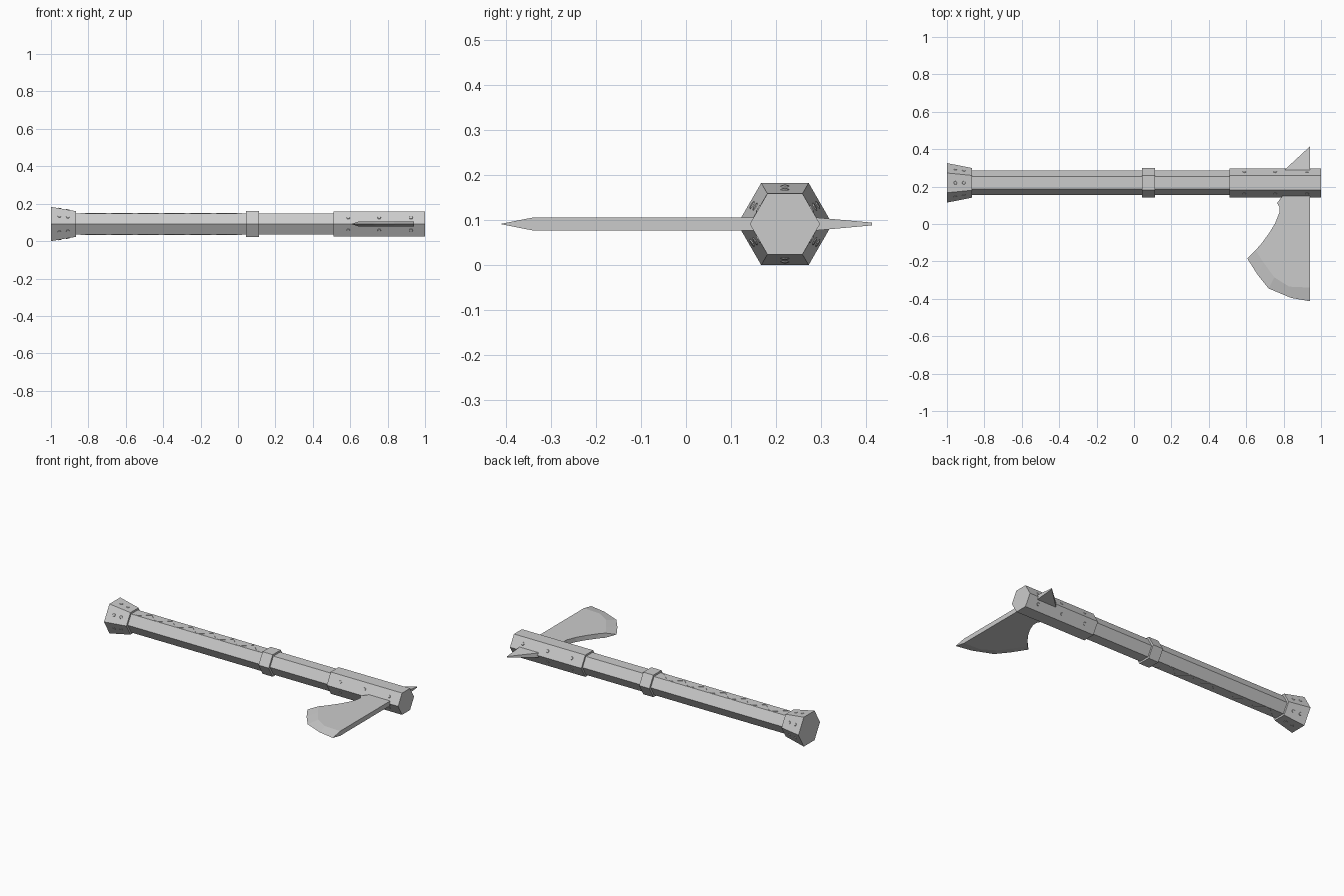
import bpy, bmesh
from math import radians, sin, cos
from mathutils import Matrix, Vector

if "Cube" in bpy.data.objects:
    bpy.data.objects.remove(bpy.data.objects["Cube"])

CY, CZ = 0.22, 0.0915   # shaft axis
A = cos(radians(30))    # hexagon apothem ratio


def make(name, verts, faces):
    me = bpy.data.meshes.new(name)
    me.from_pydata(verts, [], faces)
    bm = bmesh.new()
    bm.from_mesh(me)
    bmesh.ops.recalc_face_normals(bm, faces=bm.faces)
    bm.to_mesh(me)
    bm.free()
    ob = bpy.data.objects.new(name, me)
    bpy.context.collection.objects.link(ob)
    return ob


def hex_bar(name, x0, x1, r0, r1):
    verts = [(x, CY + r * cos(radians(60 * i)), CZ + r * sin(radians(60 * i)))
             for x, r in ((x0, r0), (x1, r1)) for i in range(6)]
    faces = [(i, (i + 1) % 6, 6 + (i + 1) % 6, 6 + i) for i in range(6)]
    return make(name, verts, faces + [tuple(range(6)), tuple(range(6, 12))])


def rivets(name, xs, radius_at, angles, slope=0.0):
    # low discs seated on the flat faces of a hexagonal bar
    bm = bmesh.new()
    for x in xs:
        for a in angles:
            t = radians(a)
            n = Vector((slope, cos(t), sin(t))).normalized()
            d = radius_at(x) * A
            pos = Vector((x, CY + d * cos(t), CZ + d * sin(t)))
            m = Matrix.Translation(pos) @ n.to_track_quat('Z', 'Y').to_matrix().to_4x4()
            bmesh.ops.create_cone(bm, cap_ends=True, segments=8, radius1=0.011,
                                  radius2=0.008, depth=0.005, matrix=m)
    me = bpy.data.meshes.new(name)
    bm.to_mesh(me)
    bm.free()
    bpy.context.collection.objects.link(bpy.data.objects.new(name, me))


# Shaft and its fittings
hex_bar("shaft", -0.9, 0.6, 0.066, 0.066)
hex_bar("pommel", -1.0, -0.865, 0.1055, 0.079)
hex_bar("collar", 0.042, 0.112, 0.079, 0.079)
hex_bar("head_socket", 0.51, 1.0, 0.078, 0.078)

# Rivets
rivets("head_rivets", (0.59, 0.755, 0.925), lambda x: 0.078, (30, 150, 210, 330))
rivets("pommel_rivets", (-0.955, -0.91),
       lambda x: 0.1055 - (x + 1) * 0.0265 / 0.135, range(30, 390, 60), slope=0.17)

# Zigzag grip straps on the top and bottom faces
verts, faces = [], []
for side in (1, -1):
    for i in range(6):
        x = -0.83 + i * 0.14
        for xa, xb in ((x, x + 0.07), (x + 0.14, x + 0.07)):
            b = len(verts)
            for h in (0.056, 0.0588):
                for px, py in ((xa - 0.012, -0.031), (xa + 0.012, -0.031),
                               (xb + 0.012, 0.031), (xb - 0.012, 0.031)):
                    verts.append((px, CY + py, CZ + side * h))
            faces += [tuple(b + k for k in f) for f in
                      ((0, 1, 2, 3), (4, 5, 6, 7), (0, 1, 5, 4),
                       (1, 2, 6, 5), (2, 3, 7, 6), (3, 0, 4, 7))]
make("grip_straps", verts, faces)

# Axe blade: flat body with a wedge along the curved cutting edge
inner = [(0.94, -0.34), (0.83, -0.335), (0.75, -0.285), (0.695, -0.21), (0.65, -0.14)]
outer = [(0.94, -0.413), (0.84, -0.395), (0.72, -0.345), (0.66, -0.27), (0.606, -0.185)]
back = [(0.68, -0.107), (0.725, -0.045), (0.755, 0.005), (0.777, 0.06), (0.778, 0.09),
        (0.765, 0.112), (0.79, 0.145), (0.79, 0.2), (0.94, 0.2)]
T = 0.0145
body = inner + back
n, k = len(body), len(inner)
verts = [(x, y, CZ + T) for x, y in body] + [(x, y, CZ - T) for x, y in body]
verts += [(x, y, CZ) for x, y in outer]
faces = [tuple(range(n)), tuple(range(n, 2 * n))]
faces += [(i, (i + 1) % n, n + (i + 1) % n, n + i) for i in range(k - 1, n)]
for i in range(k - 1):
    for o in (0, n):
        faces.append((o + i, o + i + 1, 2 * n + i + 1, 2 * n + i))
faces += [(0, n, 2 * n), (k - 1, n + k - 1, 2 * n + k - 1)]
make("axe_blade", verts, faces)

# Back spike, thinning towards its tip
spike = [(0.795, 0.25, 0.018), (0.94, 0.25, 0.018), (0.94, 0.414, 0.003),
         (0.81, 0.294, 0.014)]
verts = [(x, y, CZ + s * t) for s in (1, -1) for x, y, t in spike]
make("back_spike", verts, [(0, 1, 2, 3), (4, 5, 6, 7)] +
     [(i, (i + 1) % 4, 4 + (i + 1) % 4, 4 + i) for i in range(4)])
